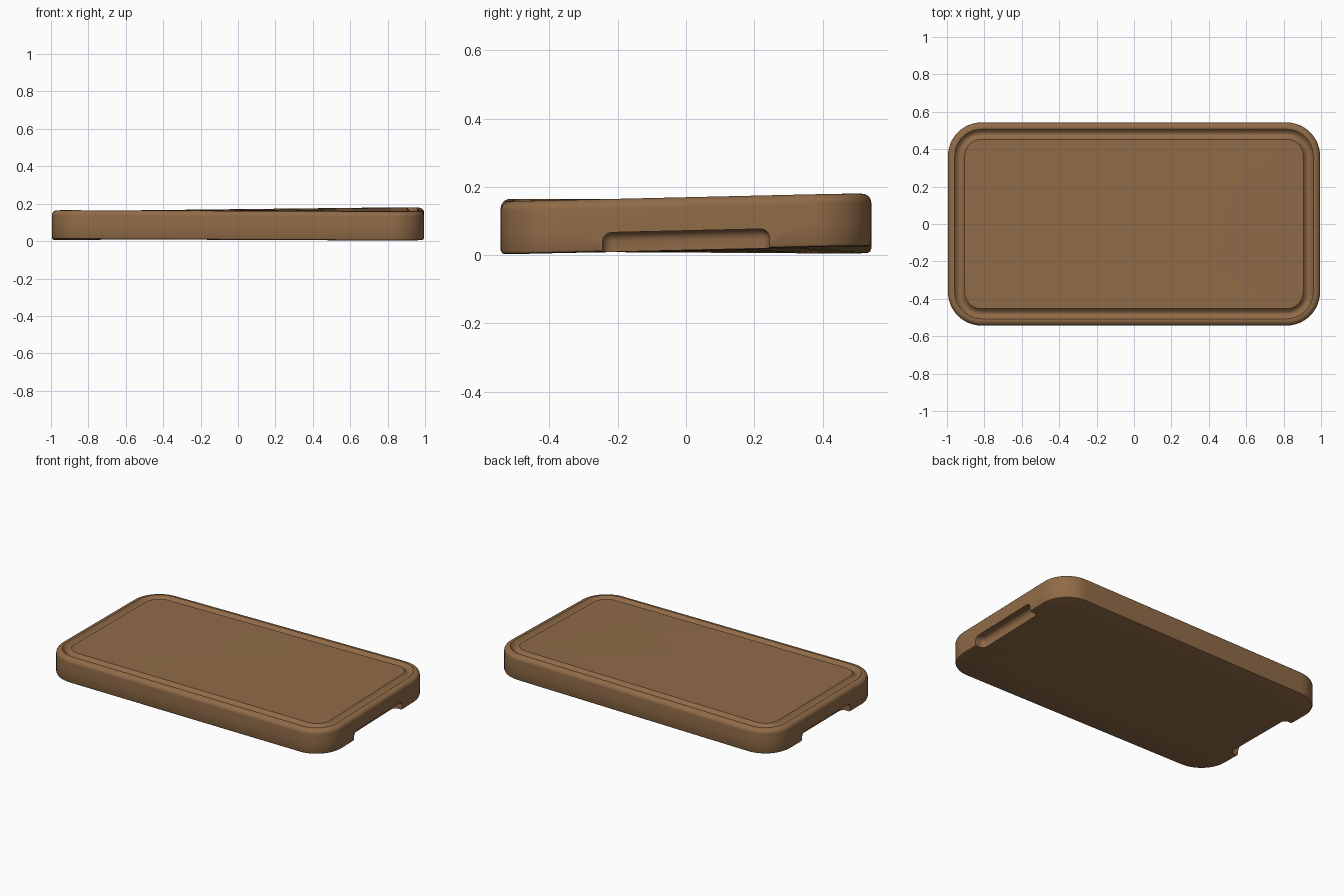
import bpy, bmesh, math
from mathutils import Vector

if "Cube" in bpy.data.objects:
    bpy.data.objects.remove(bpy.data.objects["Cube"])

HX, HY, T, R = 0.995, 0.543, 0.155, 0.18

wood = bpy.data.materials.new("warm_brown_wood")
wood.diffuse_color = (0.28, 0.147, 0.064, 1)
wood.use_nodes = True
wood.node_tree.nodes["Principled BSDF"].inputs["Base Color"].default_value = wood.diffuse_color


def warp(x, y, z):
    """Slight twist of the warped board."""
    u, v = x / HX, y / HY
    return Vector((x, y, z + 0.0113 + 0.0037 * u + 0.0048 * v + 0.008 * u * v))


def ring(inset, z, scale=1.0):
    """Rounded rectangle, inset from the outline, optionally shrunk."""
    r = max(R - inset, 0.02)
    pts = []
    for sx, sy, a0 in ((1, 1, 0), (-1, 1, 90), (-1, -1, 180), (1, -1, 270)):
        cx, cy = sx * (HX - inset - r), sy * (HY - inset - r)
        for i in range(13):
            a = math.radians(a0 + 90 * i / 12)
            pts.append(warp((cx + r * math.cos(a)) * scale,
                            (cy + r * math.sin(a)) * scale, z))
    return pts


# Profile: bottom, edge, rounded rim, juice groove, top
rings = [ring(0.012, 0, s) for s in (0.3, 0.65, 1)]
rings += [ring(0.004, 0.003), ring(0, 0.012), ring(0, 0.07)]
for i in range(8):
    a = math.radians(90 * i / 7)
    rings.append(ring(0.028 * (1 - math.cos(a)), T - 0.028 + 0.028 * math.sin(a)))
for i in range(9):
    t = i / 8
    rings.append(ring(0.036 + 0.054 * t, T - 0.018 * math.sin(math.pi * t)))
rings += [ring(0.09, T, s) for s in (0.65, 0.3)]

bm = bmesh.new()
loops = [[bm.verts.new(p) for p in r] for r in rings]
for a, b in zip(loops, loops[1:]):
    for i in range(len(a)):
        j = (i + 1) % len(a)
        bm.faces.new((a[i], a[j], b[j], b[i]))
for loop, z in ((loops[0], 0), (loops[-1], T)):
    c = bm.verts.new(warp(0, 0, z))
    for i in range(len(loop)):
        bm.faces.new((loop[i], loop[(i + 1) % len(loop)], c))
bmesh.ops.recalc_face_normals(bm, faces=bm.faces)
mesh = bpy.data.meshes.new("cutting_board")
bm.to_mesh(mesh)
bm.free()
mesh.materials.append(wood)
board = bpy.data.objects.new("cutting_board", mesh)
bpy.context.collection.objects.link(board)
bpy.context.view_layer.objects.active = board
board.select_set(True)

# Finger recesses under both short ends
for side in (-1, 1):
    bm = bmesh.new()
    bmesh.ops.create_cube(bm, size=1)
    for v in bm.verts:
        v.co = Vector((side * HX + v.co.x * 0.12, v.co.y * 0.49, v.co.z * 0.16 - 0.023))
    bmesh.ops.bevel(bm, geom=bm.edges[:], offset=0.028, segments=5,
                    profile=0.5, affect='EDGES')
    for v in bm.verts:
        v.co = warp(*v.co)
    bmesh.ops.recalc_face_normals(bm, faces=bm.faces)
    cm = bpy.data.meshes.new("recess_cutter")
    bm.to_mesh(cm)
    bm.free()
    cm.materials.append(wood)
    cutter = bpy.data.objects.new("recess_cutter", cm)
    cutter.hide_render = True
    bpy.context.collection.objects.link(cutter)
    mod = board.modifiers.new("recess", 'BOOLEAN')
    mod.operation = 'DIFFERENCE'
    mod.solver = 'EXACT'
    mod.object = cutter
    bpy.ops.object.modifier_apply(modifier=mod.name)
    bpy.data.objects.remove(cutter)

bpy.ops.object.shade_smooth_by_angle(angle=math.radians(30))
